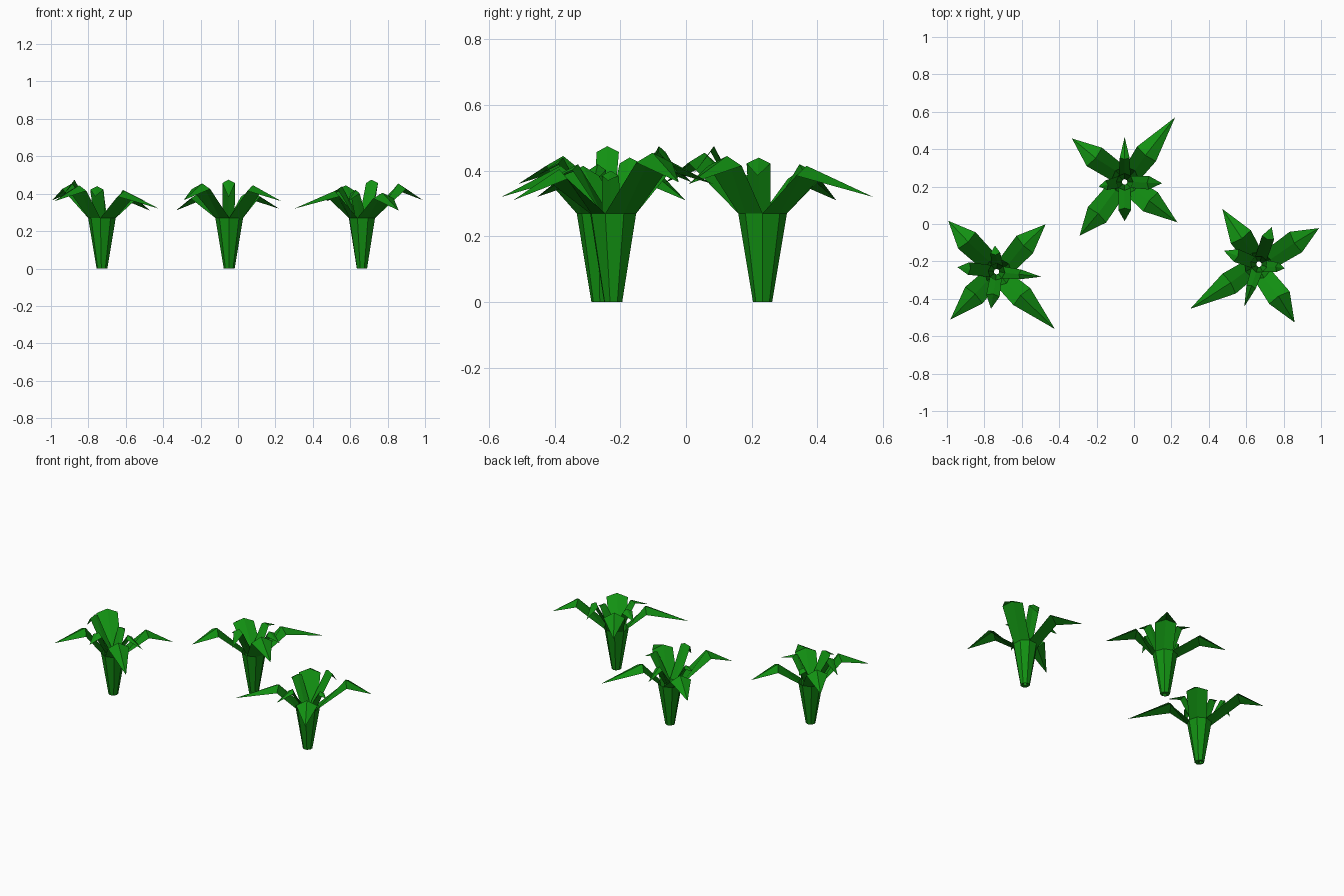
import bpy
import bmesh
from math import cos, sin, radians, pi
from mathutils import Vector

cube = bpy.data.objects.get("Cube")
if cube:
    bpy.data.objects.remove(cube)

green = bpy.data.materials.new("leaf green")
green.use_nodes = True
colour = (0.006, 0.28, 0.006, 1)
green.diffuse_color = colour
green.node_tree.nodes["Principled BSDF"].inputs["Base Color"].default_value = colour

SIDES = 8
RIM_Z = 0.27
OUTER = (0.074, 0.003, 0.008)  # rim radius and centre
INNER = (0.045, 0, 0)

# angle, fold radius, fold height, tip radius, tip height, half width, ridge rise
BIG_LEAVES = [
    (52, 0.18, 0.415, 0.438, 0.32, 0.064, 0.03),
    (140.5, 0.20, 0.405, 0.365, 0.31, 0.064, 0.03),
    (230, 0.22, 0.455, 0.375, 0.365, 0.064, 0.03),
    (322.5, 0.165, 0.445, 0.355, 0.36, 0.064, 0.03),
]
SMALL_LEAVES = [
    (-2, 0.12, 0.44, 0.20, 0.385, 0.036, 0.018),
    (90, 0.12, 0.42, 0.24, 0.36, 0.026, 0.018),
    (190, 0.09, 0.40, 0.14, 0.37, 0.026, 0.015),
    (270, 0.14, 0.475, 0.21, 0.38, 0.034, 0.018),
]


def ring(bm, circle, z, first=0):
    """Octagon of vertices; first is the angle of its first corner."""
    radius, x, y = circle
    steps = [radians(first) + i * 2 * pi / SIDES for i in range(SIDES)]
    return [bm.verts.new((x + radius * cos(a), y + radius * sin(a), z)) for a in steps]


def finish(bm, name, spot):
    mesh = bpy.data.meshes.new(name)
    bm.to_mesh(mesh)
    bm.free()
    mesh.materials.append(green)
    obj = bpy.data.objects.new(name, mesh)
    obj.location = (spot[0], spot[1], 0)
    obj.rotation_euler.z = radians(spot[2])
    bpy.context.collection.objects.link(obj)


def stem(name, spot):
    """Tapered tube with a lip at the foot and a narrower tube inside."""
    bm = bmesh.new()
    foot = (0.029,) + OUTER[1:]
    rings = [ring(bm, INNER, RIM_Z), ring(bm, (0.015, 0, 0), 0),
             ring(bm, foot, 0), ring(bm, OUTER, RIM_Z)]
    for low, high in zip(rings, rings[1:]):
        for i in range(SIDES):
            j = (i + 1) % SIDES
            bm.faces.new((low[i], low[j], high[j], high[i]))
    finish(bm, name, spot)


def leaves(name, spot, table, circle, first):
    """Each quarter of the rim rises to a roof-shaped fold, then droops to a point."""
    bm = bmesh.new()
    rim = ring(bm, circle, RIM_Z, first)
    for i, (angle, fold_r, fold_z, tip_r, tip_z, half, rise) in enumerate(table):
        a = radians(angle)
        out = Vector((cos(a), sin(a), 0))
        side = Vector((-sin(a), cos(a), 0))
        up = Vector((0, 0, 1))
        start, middle, end = (rim[(2 * i + k) % SIDES] for k in range(3))
        fold = out * fold_r + up * fold_z
        right = bm.verts.new(fold - side * half - up * rise + out * 0.01)
        left = bm.verts.new(fold + side * half - up * rise + out * 0.01)
        ridge = bm.verts.new(fold)
        tip = bm.verts.new(out * tip_r + up * tip_z)
        bm.faces.new((start, middle, ridge, right))
        bm.faces.new((middle, end, left, ridge))
        bm.faces.new((right, ridge, tip))
        bm.faces.new((ridge, left, tip))
    finish(bm, name, spot)


# Three plants: x, y, turn
PLANTS = {
    "back": (-0.05, 0.225, 0),
    "right": (-0.735, -0.255, -96.5),
    "left": (0.668, -0.215, 161),
}
for place, spot in PLANTS.items():
    stem(place + "_plant_stem", spot)
    leaves(place + "_plant_big_leaves", spot, BIG_LEAVES, OUTER, 0)
    leaves(place + "_plant_small_leaves", spot, SMALL_LEAVES, INNER, -45)
